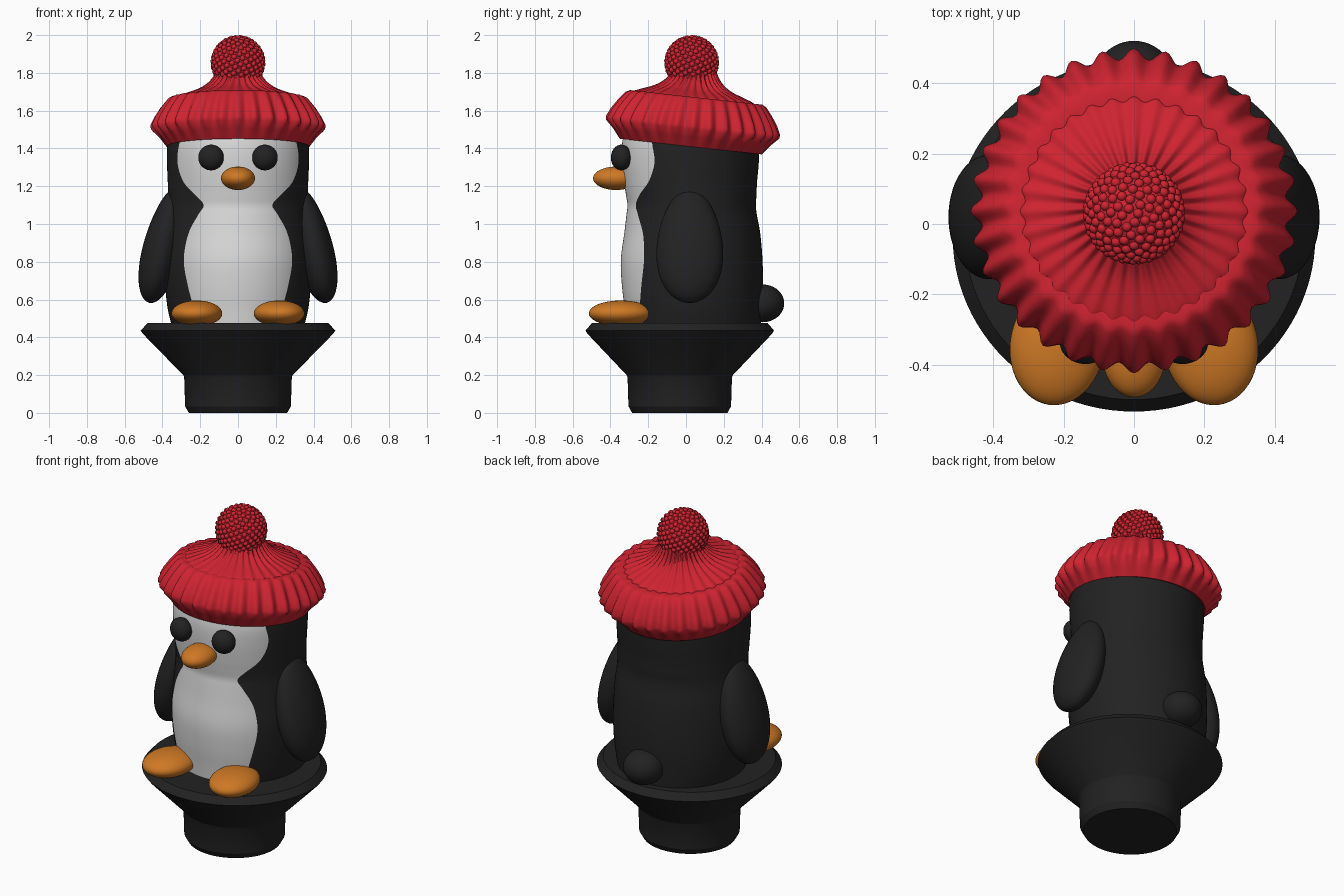
import bpy, bmesh, math
from mathutils import Matrix, Vector

cube = bpy.data.objects.get("Cube")
if cube:
    bpy.data.objects.remove(cube, do_unlink=True)


def material(name, color):
    m = bpy.data.materials.new(name)
    m.use_nodes = True
    m.diffuse_color = (*color, 1)
    bsdf = m.node_tree.nodes["Principled BSDF"]
    bsdf.inputs["Base Color"].default_value = (*color, 1)
    bsdf.inputs["Roughness"].default_value = 0.6
    return m


BLACK = material("soft_black", (0.016, 0.016, 0.017))
WHITE = material("belly_white", (0.72, 0.72, 0.72))
RED = material("knit_red", (0.62, 0.017, 0.03))
ORANGE = material("beak_orange", (0.62, 0.19, 0.018))


def finish(name, bm, mats, angle=40):
    bmesh.ops.recalc_face_normals(bm, faces=bm.faces)
    mesh = bpy.data.meshes.new(name)
    bm.to_mesh(mesh)
    bm.free()
    mesh.shade_smooth()
    mesh.set_sharp_from_angle(angle=math.radians(angle))
    for m in mats:
        mesh.materials.append(m)
    ob = bpy.data.objects.new(name, mesh)
    bpy.context.collection.objects.link(ob)
    return ob


def skin(name, rings, mats, rule=None, angle=40):
    """Bridge equal rings of points and cap both ends."""
    bm = bmesh.new()
    loops = [[bm.verts.new(p) for p in ring] for ring in rings]
    n = len(loops[0])
    for a, b in zip(loops, loops[1:]):
        for i in range(n):
            j = (i + 1) % n
            f = bm.faces.new((a[i], a[j], b[j], b[i]))
            if rule:
                f.material_index = rule(i)
    bm.faces.new(loops[0])
    bm.faces.new(loops[-1])
    return finish(name, bm, mats, angle)


def lathe(name, profile, mat, n=96, ribs=0, angle=40, flat=1.0):
    """Profile rows are radius, height and rib depth."""
    rings = []
    for r, h, depth in profile:
        ring = []
        for i in range(n):
            t = math.tau * i / n
            rr = r + depth * math.cos(ribs * t)
            ring.append((rr * math.cos(t), rr * math.sin(t) * flat, h))
        rings.append(ring)
    return skin(name, rings, [mat], angle=angle)


def ellipsoid(name, loc, size, mat, rot=(0, 0, 0), egg=0.0):
    bm = bmesh.new()
    bmesh.ops.create_uvsphere(bm, u_segments=48, v_segments=28, radius=1)
    for v in bm.verts:
        k = 1 - egg * v.co.z
        v.co = Vector((v.co.x * size[0] * k, v.co.y * size[1] * k, v.co.z * size[2]))
    ob = finish(name, bm, [mat], 180)
    ob.location = loc
    ob.rotation_euler = [math.radians(a) for a in rot]
    return ob


def smooth_rows(rows, steps=5):
    """Catmull-Rom resampling of a table of rows."""
    out = []
    pts = [rows[0]] + rows + [rows[-1]]
    for p0, p1, p2, p3 in zip(pts, pts[1:], pts[2:], pts[3:]):
        for s in range(steps):
            t = s / steps
            out.append([0.5 * (2 * b + (c - a) * t + (2 * a - 5 * b + 4 * c - d) * t * t
                               + (3 * b - a - 3 * c + d) * t ** 3)
                        for a, b, c, d in zip(p0, p1, p2, p3)])
    return out + [rows[-1]]


# Flared stand
stand = lathe("stand", [(0.26, 0, 0), (0.28, 0.035, 0), (0.285, 0.19, 0), (0.29, 0.2, 0),
                        (0.50, 0.415, 0), (0.515, 0.435, 0), (0.48, 0.475, 0)],
              BLACK, angle=25, flat=0.97)
stand.location.y = -0.033

# Body: height, half width, half depth, centre y, half width of the white front
body_rows = smooth_rows([
    [0.46, 0.35, 0.355, 0.04, 0.235], [0.55, 0.372, 0.362, 0.038, 0.235],
    [0.67, 0.385, 0.373, 0.034, 0.265], [0.81, 0.388, 0.375, 0.03, 0.287],
    [0.95, 0.38, 0.36, 0.033, 0.262], [1.05, 0.372, 0.345, 0.03, 0.21],
    [1.1, 0.37, 0.34, 0.03, 0.182], [1.15, 0.37, 0.345, 0.028, 0.222],
    [1.22, 0.372, 0.352, 0.024, 0.287], [1.32, 0.376, 0.362, 0.023, 0.32],
    [1.42, 0.376, 0.364, 0.025, 0.312], [1.52, 0.36, 0.355, 0.035, 0.28]])
FRONT, BACK = 32, 56
rings = []
for z, rx, ry, cy, w in body_rows:
    edge = math.asin(w / rx)
    angles = [-edge + 2 * edge * i / FRONT for i in range(FRONT)]
    angles += [edge + (math.tau - 2 * edge) * i / BACK for i in range(BACK)]
    rings.append([(rx * math.sin(a), cy - ry * math.cos(a), z) for a in angles])
skin("body", rings, [BLACK, WHITE], lambda i: int(i < FRONT), 60)

# Paired parts
for side, s in (("left", 1), ("right", -1)):
    ellipsoid(side + "_wing", (0.4 * s, 0.02, 0.885), (0.1, 0.175, 0.31), BLACK,
              (0, -13 * s, 0), 0.15)
    ellipsoid(side + "_foot", (0.218 * s, -0.345, 0.527), (0.134, 0.17, 0.068), ORANGE,
              (0, 0, 8 * s))
    ellipsoid(side + "_eye", (0.143 * s, -0.342, 1.352), (0.068, 0.055, 0.068), BLACK,
              (0, 0, 12 * s))

# Beak and tail
ellipsoid("beak", (0, -0.37, 1.242), (0.09, 0.122, 0.062), ORANGE)
ellipsoid("tail", (0, 0.405, 0.58), (0.115, 0.115, 0.1), BLACK)

# Knitted hat: tilted ribbed brim and crown
brim = lathe("hat_brim", [(0.34, 0.01, 0), (0.378, 0, 0), (0.415, 0.05, 0.003),
                          (0.447, 0.092, 0.014), (0.448, 0.112, 0.016), (0.43, 0.155, 0.014),
                          (0.40, 0.205, 0.011), (0.367, 0.25, 0.008), (0.345, 0.262, 0.007),
                          (0.31, 0.258, 0.005)],
             RED, n=256, ribs=32, angle=50)
brim.location = (0, 0.025, 1.41)
brim.rotation_euler.x = math.radians(-6.3)

crown_rows = smooth_rows([[0.33, 0.235, 0.006], [0.315, 0.262, 0.008], [0.255, 0.285, 0.011],
                          [0.195, 0.308, 0.011], [0.15, 0.34, 0.009], [0.12, 0.38, 0.007],
                          [0.1, 0.43, 0.004]], 3)
crown = lathe("hat_crown", crown_rows, RED, n=256, ribs=32, angle=60)
crown.location = (0, 0.01, 1.41)
crown.rotation_euler.x = math.radians(-5.5)

# Pompom: a ball studded with evenly spread knots
bm = bmesh.new()
center = Vector((0, 0.03, 1.855))
bmesh.ops.create_icosphere(bm, subdivisions=4, radius=0.134, matrix=Matrix.Translation(center))
KNOTS = 270
for i in range(KNOTS):
    z = 1 - (2 * i + 1) / KNOTS
    a = i * math.pi * (3 - math.sqrt(5))
    r = math.sqrt(1 - z * z)
    p = center + 0.132 * Vector((r * math.cos(a), r * math.sin(a), z))
    bmesh.ops.create_icosphere(bm, subdivisions=2, radius=0.0145, matrix=Matrix.Translation(p))
finish("pompom", bm, [RED], 180)
